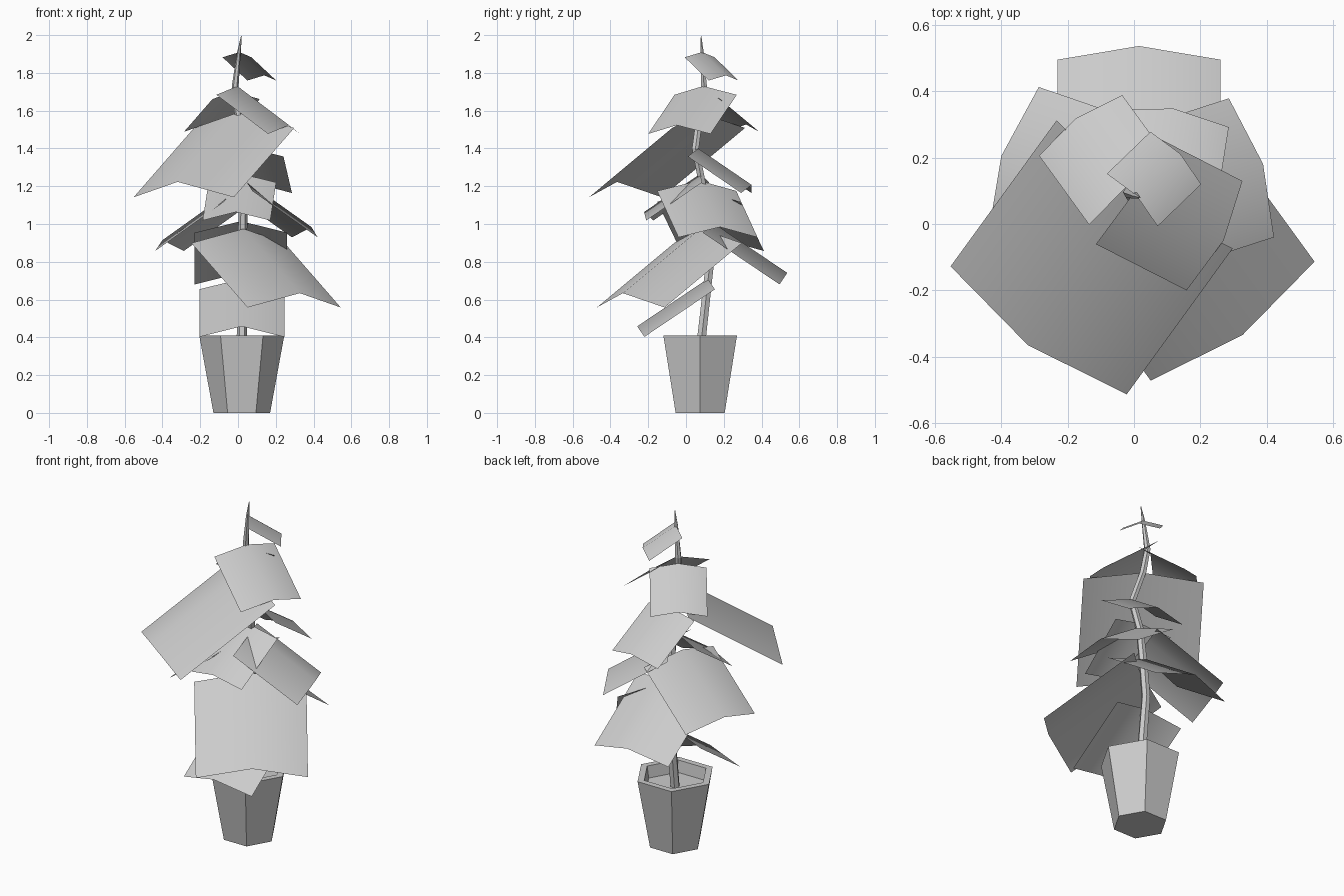
import bpy, bmesh, math
from mathutils import Vector

if "Cube" in bpy.data.objects:
    bpy.data.objects.remove(bpy.data.objects["Cube"])


def make_object(name, bm, smooth=False):
    bm.normal_update()
    mesh = bpy.data.meshes.new(name)
    bm.to_mesh(mesh)
    bm.free()
    for p in mesh.polygons:
        p.use_smooth = smooth
    ob = bpy.data.objects.new(name, mesh)
    bpy.context.collection.objects.link(ob)
    return ob


def loft(name, rings, sides, smooth=False):
    """Skin horizontal regular polygons given as (x, y, z, radius)."""
    bm = bmesh.new()
    loops = []
    for x, y, z, r in rings:
        loops.append([bm.verts.new((x + r * math.cos(math.tau * i / sides),
                                    y + r * math.sin(math.tau * i / sides), z))
                      for i in range(sides)])
    for a, b in zip(loops, loops[1:]):
        for i in range(sides):
            j = (i + 1) % sides
            bm.faces.new((a[i], a[j], b[j], b[i]))
    bm.faces.new(loops[0][::-1])
    bm.faces.new(loops[-1])
    return make_object(name, bm, smooth)


def leaf(name, base, azimuth, size):
    """Square sheet drooping from the stem, creased upward along its midrib."""
    az, droop = math.radians(azimuth), math.radians(34)
    out = Vector((math.cos(az), math.sin(az), 0))
    along = out * math.cos(droop) - Vector((0, 0, math.sin(droop)))
    side = Vector((-math.sin(az), math.cos(az), 0))
    normal = along.cross(side)
    bm = bmesh.new()
    rows = []
    for t in (0, 1):
        mid = Vector(base) + along * size * t
        rows.append([bm.verts.new(mid + side * size * 0.5 * k - normal * size * 0.15 * abs(k))
                     for k in (-1, 0, 1)])
    for i in (0, 1):
        bm.faces.new((rows[0][i], rows[1][i], rows[1][i + 1], rows[0][i + 1]))
    return make_object(name, bm, True)


# Hexagonal pot with rim, inner wall and soil surface
cx, cy = 0.02, 0.075
loft("pot", [(cx, cy, 0, 0.15), (cx, cy, 0.41, 0.225),
             (cx, cy, 0.41, 0.185), (cx, cy, 0.34, 0.175)], 6)

# Crooked tapering stem
loft("stem", [(0.02, 0.075, 0.33, 0.027), (0.02, 0.125, 0.78, 0.025),
              (0.025, 0.11, 0.98, 0.024), (0.03, 0.085, 1.22, 0.022),
              (0.055, 0.05, 1.40, 0.021), (0.0, 0.075, 1.59, 0.02),
              (-0.015, 0.095, 1.73, 0.018), (0.005, 0.085, 1.91, 0.01),
              (0.018, 0.08, 1.995, 0.002)], 6)

# Leaves from bottom to top: base point, heading in degrees, size
leaves = [
    ((0.02, 0.115, 0.71), -90, 0.45),
    ((0.03, 0.075, 0.975), -54, 0.61),
    ((0.015, 0.13, 1.015), 90, 0.49),
    ((-0.035, 0.08, 1.175), 161, 0.465),
    ((0.042, 0.068, 1.23), 18, 0.44),
    ((0.02, 0.075, 1.265), -96, 0.36),
    ((0.075, 0.065, 1.40), 81, 0.345),
    ((0.0, 0.075, 1.59), -126, 0.656),
    ((-0.025, 0.11, 1.70), 126, 0.31),
    ((-0.003, 0.09, 1.73), -27, 0.37),
    ((0.008, 0.085, 1.91), 44, 0.22),
]
for n, (base, heading, size) in enumerate(leaves, 1):
    leaf(f"leaf_{n}", base, heading, size)
